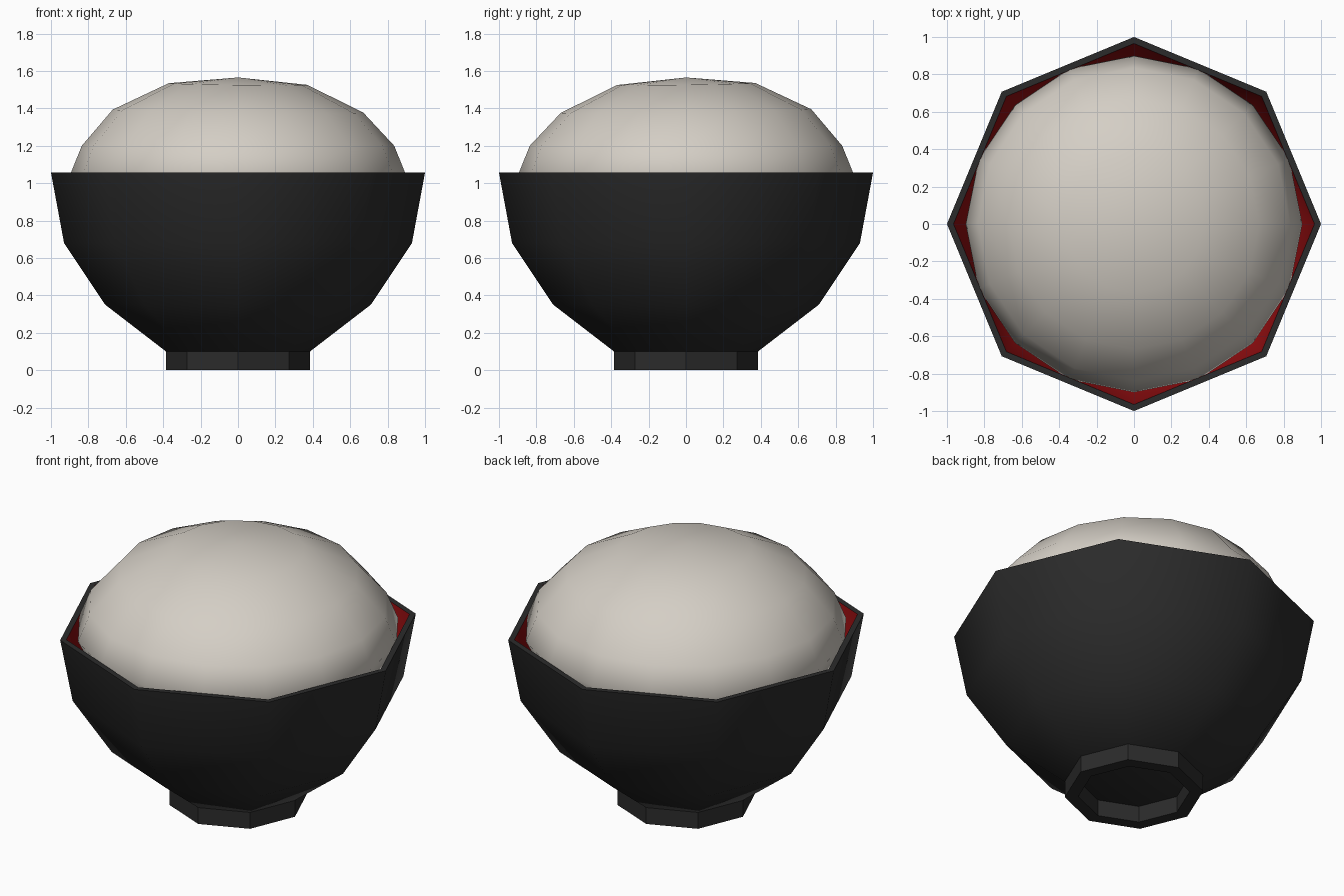
import bpy, bmesh, math
from mathutils import Vector

if "Cube" in bpy.data.objects:
    bpy.data.objects.remove(bpy.data.objects["Cube"])


def mat(name, r, g, b):
    m = bpy.data.materials.new(name)
    m.diffuse_color = (r, g, b, 1)
    m.use_nodes = True
    m.node_tree.nodes["Principled BSDF"].inputs["Base Color"].default_value = m.diffuse_color
    return m


black = mat("black lacquer", 0.024, 0.024, 0.024)
red = mat("red lacquer", 0.28, 0.004, 0.005)
white = mat("cooked rice", 0.66, 0.62, 0.56)


def lathe(name, profile, sides, mats, smooth=None, red_from=None):
    """Turn an (r, z) profile round z; strips from red_from on use the second material."""
    bm = bmesh.new()
    rings = []
    for r, z in profile:
        if r == 0:
            rings.append([bm.verts.new((0, 0, z))] * sides)
        else:
            rings.append([bm.verts.new((r * math.cos(2 * math.pi * i / sides),
                                        r * math.sin(2 * math.pi * i / sides), z))
                          for i in range(sides)])
    for k in range(len(rings) - 1):
        a, b = rings[k], rings[k + 1]
        for i in range(sides):
            j = (i + 1) % sides
            f = bm.faces.new(list(dict.fromkeys((a[i], a[j], b[j], b[i]))))
            if red_from is not None and k >= red_from:
                f.material_index = 1
    me = bpy.data.meshes.new(name)
    bm.to_mesh(me)
    bm.free()
    for m in mats:
        me.materials.append(m)
    ob = bpy.data.objects.new(name, me)
    bpy.context.collection.objects.link(ob)
    if smooth:
        bpy.ops.object.select_all(action='DESELECT')
        ob.select_set(True)
        bpy.context.view_layer.objects.active = ob
        bpy.ops.object.shade_smooth_by_angle(angle=math.radians(smooth))
    return ob


# bowl: black outside and rim, red inside
lathe("bowl",
      [(0, 0.1), (0.385, 0.1), (0.71, 0.35), (0.93, 0.68), (1.0, 1.057),
       (0.965, 1.057), (0.895, 0.69), (0.685, 0.38), (0.37, 0.135), (0, 0.135)],
      8, [black, red], smooth=50, red_from=5)

# hollow foot ring
lathe("foot_ring", [(0.31, 0.1), (0.31, 0), (0.385, 0), (0.385, 0.1)], 8, [black])

# mound of rice, slightly lopsided
rice = lathe("rice_mound",
             [(0, 0.72), (0.65, 0.78), (0.83, 0.9), (0.9, 1.04), (0.835, 1.2),
              (0.67, 1.385), (0.37, 1.53), (0, 1.565)],
             16, [white], smooth=60)
for v in rice.data.vertices:
    if v.co.z > 1.3:
        v.co.z += 0.015 * v.co.y - 0.012 * v.co.x
